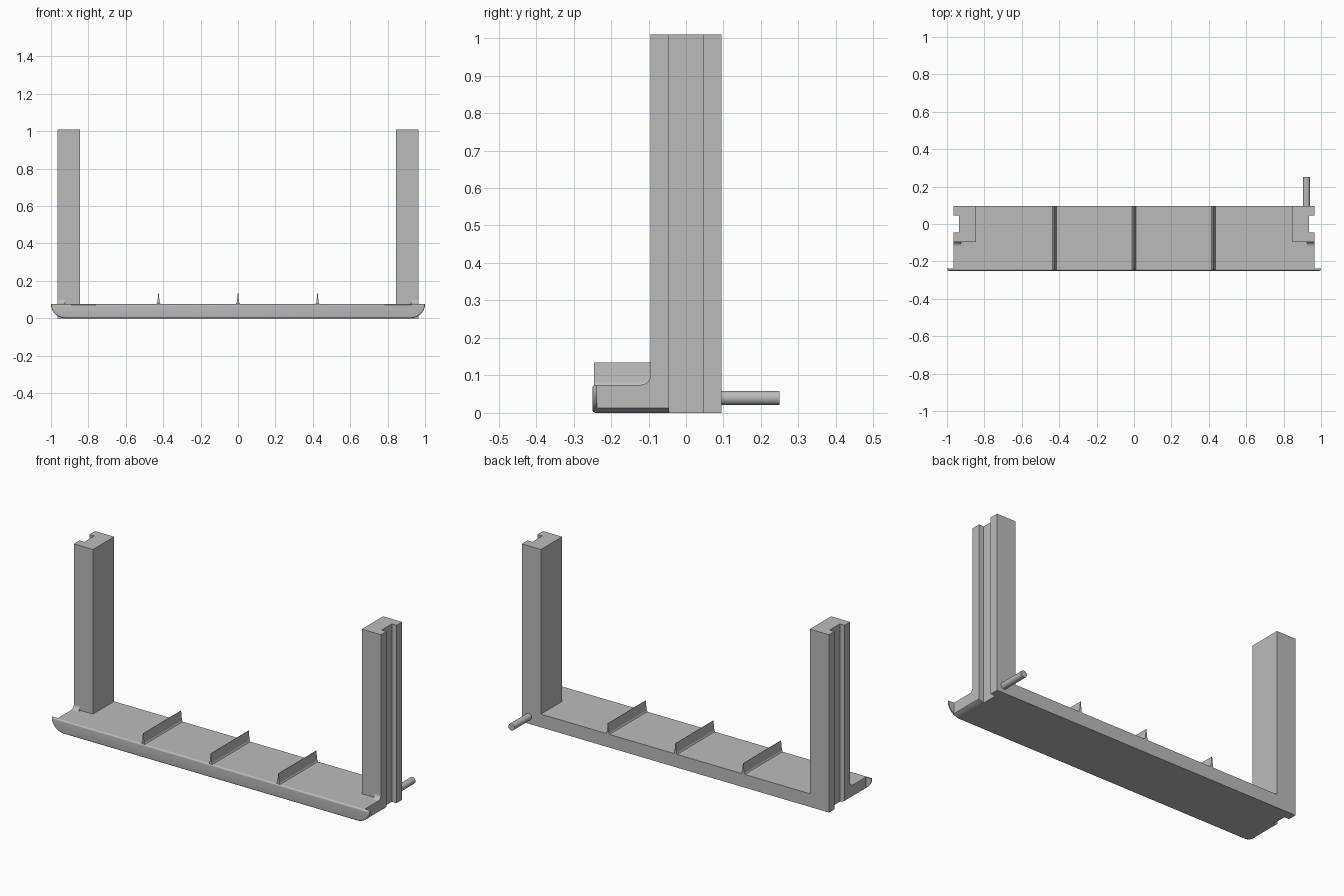
import bpy, bmesh, math
from mathutils import Vector

cube = bpy.data.objects.get("Cube")
if cube:
    bpy.data.objects.remove(cube, do_unlink=True)

grey = bpy.data.materials.new("plain_grey")
grey.use_nodes = True
COLOUR = (0.5, 0.5, 0.5, 1)
grey.diffuse_color = COLOUR
grey.node_tree.nodes["Principled BSDF"].inputs["Base Color"].default_value = COLOUR

PLANES = {
    "x": lambda a, b, d: (d, a, b),   # profile in y, z
    "y": lambda a, b, d: (a, d, b),   # profile in x, z
    "z": lambda a, b, d: (a, b, d),   # profile in x, y
}


def prism(name, profile, axis, start, end, round_start=0, smooth=False):
    """Extrude a profile along an axis, optionally rounding the start rim."""
    place = PLANES[axis]
    bm = bmesh.new()
    cap = bm.faces.new([bm.verts.new(place(a, b, start)) for a, b in profile])
    rim = list(cap.edges)
    step = Vector(place(0, 0, end - start))
    extruded = bmesh.ops.extrude_face_region(bm, geom=[cap], use_keep_orig=True)
    moved = [v for v in extruded["geom"] if isinstance(v, bmesh.types.BMVert)]
    bmesh.ops.translate(bm, verts=moved, vec=step)
    bmesh.ops.recalc_face_normals(bm, faces=bm.faces)
    if round_start:
        bmesh.ops.bevel(bm, geom=rim, offset=round_start, segments=4,
                        profile=0.5, affect='EDGES')
    mesh = bpy.data.meshes.new(name)
    bm.to_mesh(mesh)
    bm.free()
    mesh.materials.append(grey)
    obj = bpy.data.objects.new(name, mesh)
    bpy.context.collection.objects.link(obj)
    if smooth:
        bpy.ops.object.select_all(action='DESELECT')
        obj.select_set(True)
        bpy.context.view_layer.objects.active = obj
        bpy.ops.object.shade_smooth_by_angle(angle=math.radians(35))
    return obj


def mirrored(points):
    """Close a right-hand half outline with its mirror image."""
    return points + [(-x, v) for x, v in reversed(points)]


FLOOR = 0.075      # top of the tray
SIDE = 0.965       # outer side of posts and tray
GROOVE = 0.935     # bottom of the side grooves
BACK = 0.095
HALF_GROOVE = 0.045


def hull_curve(limit):
    """Rounded lower corner, cut off at the given width."""
    top = math.acos(min(1, (limit - 0.92) / 0.08))
    angles = [math.pi / 2 + (top - math.pi / 2) * i / 10 for i in range(11)]
    return [(0.92 + 0.08 * math.cos(t), FLOOR - FLOOR * math.sin(t)) for t in angles]


# Front lip with rounded ends and softened rim
prism("front_lip", mirrored(hull_curve(1.0)), "y", -0.25, -0.238, 0.009, True)

# Tray: front shelf, then the grooved rear floor
prism("tray_front", mirrored(hull_curve(SIDE) + [(SIDE, FLOOR)]), "y",
      -0.238, -HALF_GROOVE, smooth=True)
prism("tray_rear", mirrored([(GROOVE, -HALF_GROOVE), (GROOVE, HALF_GROOVE),
                             (SIDE, HALF_GROOVE), (SIDE, BACK)]),
      "z", 0, FLOOR)

# Grooved corner posts and the small fillets at their feet
half_post = [(0.845, -BACK), (SIDE, -BACK), (SIDE, -HALF_GROOVE),
             (GROOVE, -HALF_GROOVE)]
post = half_post + [(x, -y) for x, y in reversed(half_post)]
R = 0.025
fillet = [(-BACK, FLOOR)] + [
    (-BACK - R + R * math.cos(t), FLOOR + R - R * math.sin(t))
    for t in [math.pi / 2 * i / 6 for i in range(7)]]
for side, s in (("left", 1), ("right", -1)):
    prism(side + "_post", [(s * x, y) for x, y in post], "z", FLOOR, 1.01)
    prism(side + "_post_fillet", fillet, "x", s * 0.925, s * SIDE, smooth=True)

# Thin flared dividers
half_fin = [(0.011, FLOOR), (0.007, 0.082), (0.005, 0.095), (0.001, 0.135)]
for name, x in (("right", -0.425), ("middle", 0), ("left", 0.425)):
    prism(name + "_divider", [(x + a, z) for a, z in mirrored(half_fin)],
          "y", -0.245, BACK)

# Rear peg
circle = [(0.922 + 0.019 * math.cos(t), 0.04 + 0.019 * math.sin(t))
          for t in [math.tau * i / 32 for i in range(32)]]
prism("rear_peg", circle, "y", BACK, 0.25, smooth=True)
